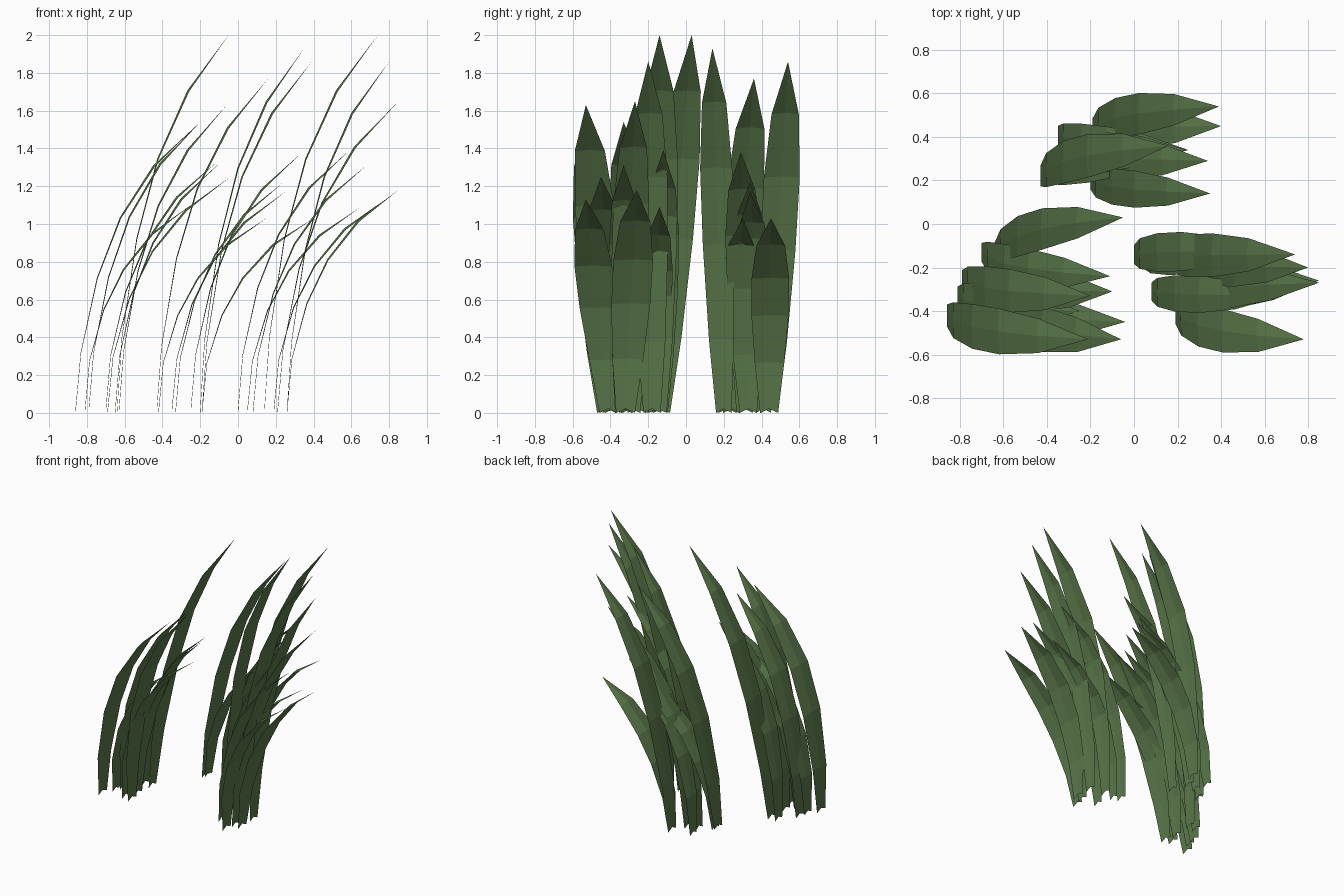
import bpy, bmesh
from mathutils import Vector

green = bpy.data.materials.new("leaf green")
green.diffuse_color = (0.105, 0.19, 0.07, 1)

# Shared blade profile: share of lean, share of height, extra height share
# on short blades, share of width
PROFILE = [(0, 0, 0, .48), (.045, .20, .06, .78), (.18, .46, .04, .98),
           (.37, .67, .02, 1.0), (.645, .85, .01, .76), (1, 1, 0, 0)]

# Each blade: root x, root y, tip x, tip y, tip z, width
CLUMPS = {
    "left_clump": [
        (-.64, -.13, -.05, .03, 2.0, .19), (-.63, -.39, -.06, -.53, 1.63, .21),
        (-.86, -.42, -.21, -.53, 1.53, .21), (-.79, -.26, -.20, -.33, 1.54, .20),
        (-.70, -.13, -.11, -.24, 1.33, .18), (-.81, -.33, -.25, -.40, 1.10, .18),
        (-.69, -.38, -.04, -.45, 1.25, .20), (-.65, -.29, -.10, -.31, 1.32, .20)],
    "back_clump": [
        (-.20, .20, .35, .14, 1.93, .17), (-.19, .44, .39, .54, 1.86, .19),
        (-.25, .33, .34, .29, 1.38, .19), (-.19, .44, .40, .45, 1.03, .20),
        (-.43, .22, .16, .36, 1.77, .20), (-.35, .41, .25, .34, 1.17, .17),
        (-.42, .24, .15, .30, 1.03, .18), (-.33, .31, .24, .34, 1.22, .18)],
    "right_clump": [
        (.14, -.15, .74, -.14, 2.0, .20), (.26, -.18, .80, -.20, 1.86, .19),
        (.21, -.33, .85, -.27, 1.65, .19), (.00, -.14, .59, -.12, 1.39, .18),
        (.08, -.31, .68, -.33, 1.31, .17), (.26, -.32, .85, -.26, 1.18, .21),
        (.19, -.41, .78, -.53, 1.13, .20), (.05, -.17, .65, -.14, 1.09, .16)],
}


def add_blade(bm, x0, y0, x1, y1, height, width):
    """Bent leaf strip with a shallow centre ridge and a pointed tip."""
    rows = []
    short = max(0, 1.6 - height) / .6
    for i, (lean, up, extra, wide) in enumerate(PROFILE):
        rise = up + extra * short
        mid = Vector((x0 + (x1 - x0) * lean, y0 + (y1 - y0) * up, height * rise))
        if wide == 0:
            rows.append([bm.verts.new(mid)])
            continue
        half = width * wide / 2
        # Ridge grows along the leaf; the root has a small notch
        ridge = Vector((-.006, 0, .006)) * (i / 3) if i else Vector((0, 0, .022))
        rows.append([bm.verts.new(mid + Vector((0, -half, 0))),
                     bm.verts.new(mid + ridge),
                     bm.verts.new(mid + Vector((0, half, 0)))])
    for a, b in zip(rows, rows[1:]):
        for k in range(2):
            if len(b) == 3:
                bm.faces.new((a[k + 1], a[k], b[k], b[k + 1]))
            else:
                bm.faces.new((a[k + 1], a[k], b[0]))


# Three clumps of leaning grass blades
for name, blades in CLUMPS.items():
    bm = bmesh.new()
    for blade in blades:
        add_blade(bm, *blade)
    mesh = bpy.data.meshes.new(name)
    bm.to_mesh(mesh)
    bm.free()
    mesh.materials.append(green)
    bpy.context.collection.objects.link(bpy.data.objects.new(name, mesh))
